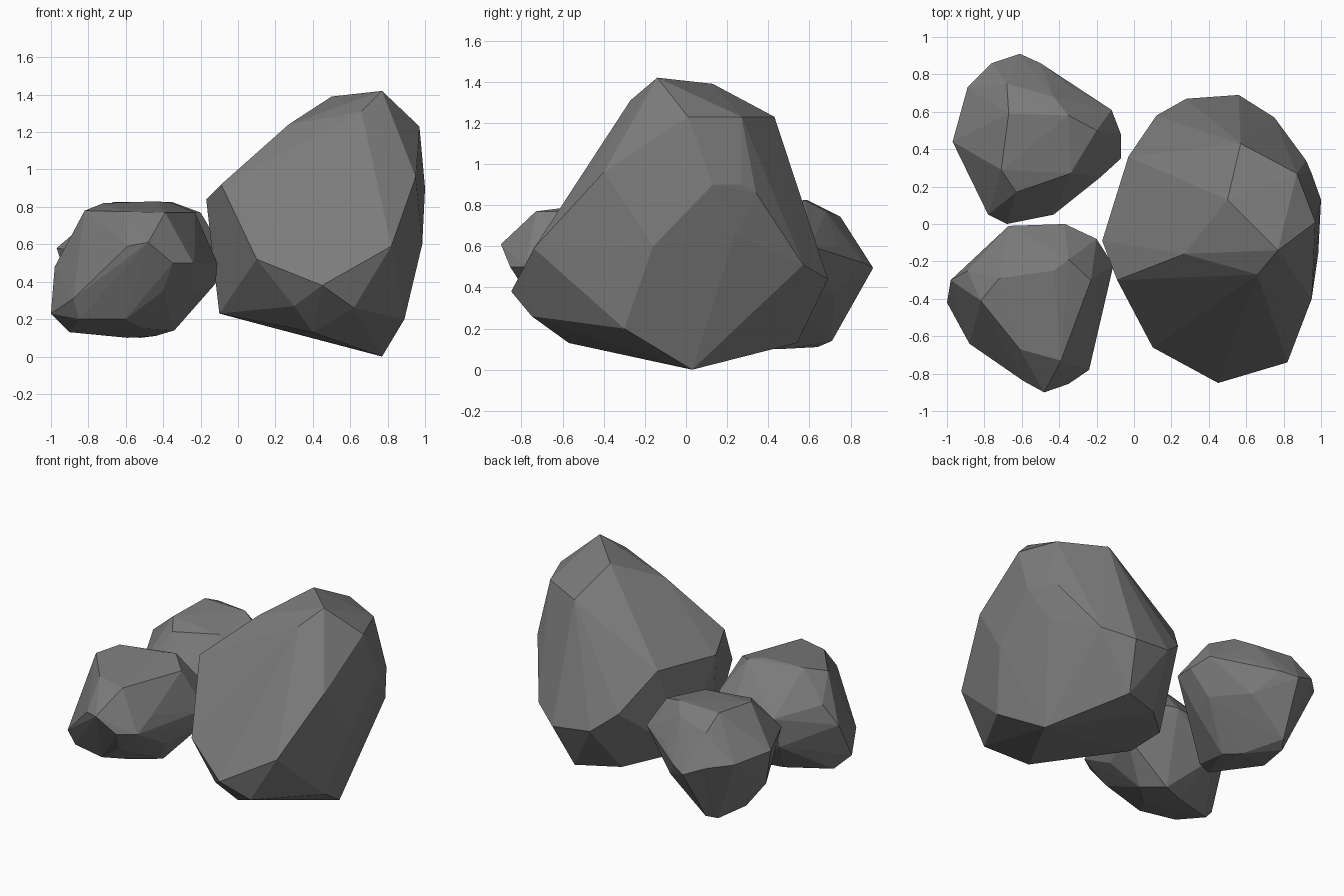
import bpy, bmesh

stone = bpy.data.materials.new("stone")
stone.diffuse_color = (.2, .2, .2, 1)


def rock(name, corners):
    """Chiselled boulder: tight faceted skin around a few key corners."""
    bm = bmesh.new()
    for c in corners:
        bm.verts.new(c)
    res = bmesh.ops.convex_hull(bm, input=bm.verts[:])
    loose = {g for k in ("geom_interior", "geom_unused") for g in res[k]
             if isinstance(g, bmesh.types.BMVert)}
    bmesh.ops.delete(bm, geom=[v for v in loose if v.is_valid], context='VERTS')
    bmesh.ops.recalc_face_normals(bm, faces=bm.faces[:])
    mesh = bpy.data.meshes.new(name)
    bm.to_mesh(mesh)
    bm.free()
    mesh.materials.append(stone)
    obj = bpy.data.objects.new(name, mesh)
    bpy.context.collection.objects.link(obj)
    return obj


# Tall leaning boulder on the right
rock("large_boulder", [
    # crown
    (.77, -.14, 1.42), (.5, .13, 1.39), (.66, -.27, 1.31), (.27, -.16, 1.24),
    (.97, .01, 1.23), (.87, .27, 1.23), (.57, .43, 1.23), (.28, .35, 1.08),
    # shoulders
    (-.09, -.3, .92), (-.17, -.09, .84), (-.03, .36, .86), (.95, -.4, .96),
    (1, .13, .9), (.95, .27, .9), (.92, .34, .86), (.91, .24, .66),
    # waist
    (.985, -.16, .6), (.82, -.74, .59), (.1, -.66, .52), (.45, -.85, .38),
    (.75, .57, .51), (.56, .69, .44), (.28, .67, .47), (.12, .58, .6),
    # underside
    (.62, -.75, .26), (.3, -.68, .27), (.89, -.3, .2), (.4, -.57, .13),
    (.77, .03, 0), (.7, .17, .05), (.49, .54, .13), (.2, .43, .15),
    (-.1, -.15, .23), (-.09, .15, .23),
])

# Low boulder at the front left
rock("front_boulder", [
    # crown
    (-.72, -.29, .82), (-.43, -.25, .83), (-.35, -.19, .82), (-.61, -.67, .775),
    (-.39, -.73, .77), (-.82, -.41, .78), (-.23, -.3, .77),
    # shoulders
    (-.59, -.84, .59), (-.48, -.9, .61), (-.35, -.855, .5), (-.24, -.78, .5),
    (-.23, -.64, .58), (-.67, -.01, .55), (-.37, 0, .58), (-.2, -.08, .6),
    (-.11, -.22, .5), (-.89, -.25, .62), (-.98, -.3, .48),
    # lower body
    (-.66, -.75, .48), (-.4, -.75, .35), (-.22, -.5, .34), (-.12, -.22, .39),
    (-1, -.42, .23), (-.88, -.64, .31), (-.7, -.04, .35),
    # underside
    (-.9, -.36, .13), (-.85, -.6, .2), (-.6, -.66, .2), (-.51, -.5, .15),
    (-.34, -.35, .14), (-.59, -.25, .1), (-.44, -.2, .11),
])

# Low boulder at the back left
rock("back_boulder", [
    # crown
    (-.67, .59, .825), (-.35, .58, .825), (-.71, .29, .8), (-.63, .17, .76),
    (-.34, .27, .78), (-.68, .75, .745), (-.43, .68, .77), (-.2, .5, .77),
    # shoulders
    (-.97, .44, .58), (-.89, .73, .57), (-.76, .86, .56), (-.61, .91, .495),
    (-.5, .86, .52), (-.35, .74, .6), (-.12, .61, .6), (-.07, .48, .55),
    (-.07, .35, .55), (-.18, .25, .6), (-.43, .05, .5), (-.68, 0, .5),
    (-.78, .05, .55),
    # underside
    (-.65, .71, .14), (-.7, .64, .11), (-.52, .45, .1), (-.75, .4, .12),
    (-.87, .35, .29), (-.58, .05, .16), (-.49, .07, .18), (-.44, .35, .11),
    (-.38, .72, .37), (-.2, .5, .38), (-.22, .35, .35),
])
